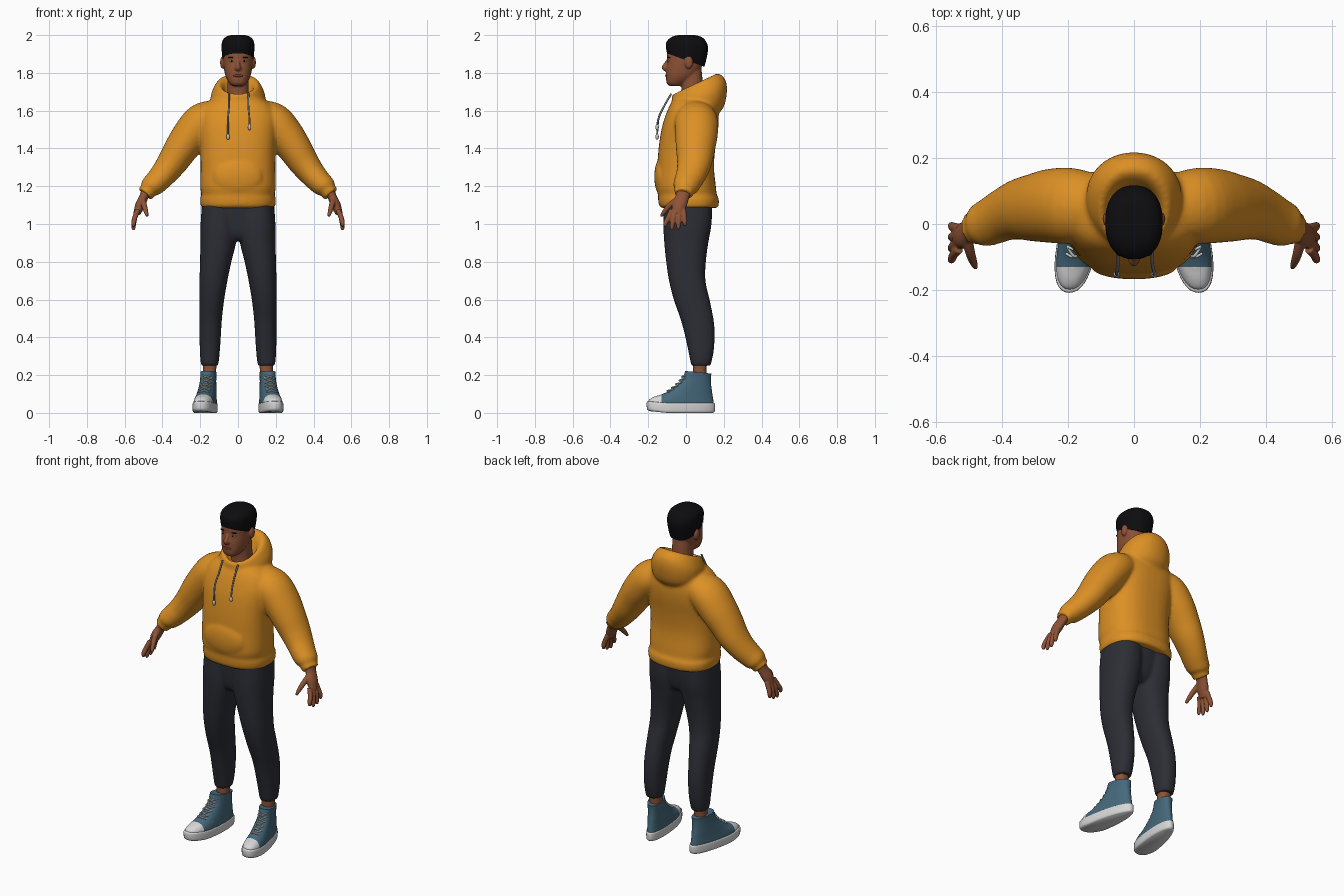
import bpy, bmesh, math
from mathutils import Vector

old = bpy.data.objects.get("Cube")
if old:
    bpy.data.objects.remove(old, do_unlink=True)


def material(name, r, g, b):
    m = bpy.data.materials.new(name)
    m.use_nodes = True
    m.diffuse_color = (r, g, b, 1)
    bsdf = next(n for n in m.node_tree.nodes if n.type == "BSDF_PRINCIPLED")
    bsdf.inputs["Base Color"].default_value = (r, g, b, 1)
    bsdf.inputs["Roughness"].default_value = .8
    return m


orange = material("mustard fleece", .72, .28, .018)
charcoal = material("charcoal cloth", .026, .027, .036)
skin = material("brown skin", .27, .085, .036)
lip = material("dark lip", .15, .04, .025)
black = material("black hair", .004, .004, .005)
blue = material("blue canvas", .06, .14, .2)
white = material("white rubber", .68, .68, .68)
lace_grey = material("pale lace", .55, .57, .57)
cord_grey = material("grey cord", .22, .24, .27)


def resample(rows, k=4):
    """Catmull-Rom interpolation of a list of equal-length rows."""
    out = []
    for i in range(len(rows) - 1):
        a, b, c, d = (rows[min(max(i + j, 0), len(rows) - 1)] for j in (-1, 0, 1, 2))
        for s in range(k):
            t = s / k
            out.append([q + t / 2 * (r - p + t * (2 * p - 5 * q + 4 * r - e
                        + t * (3 * (q - r) + e - p))) for p, q, r, e in zip(a, b, c, d)])
    return out + [list(rows[-1])]


def stack(rows, power=2.3, n=40):
    """Horizontal rings; a row is z, centre x, half width, front y, back y, tilt."""
    rings = []
    for z, cx, w, front, back, tilt in resample([(*r, 0)[:6] for r in rows]):
        ring = []
        for i in range(n):
            c, s = (math.copysign(abs(f) ** (2 / power), f) for f in
                    (math.cos(math.tau * i / n), math.sin(math.tau * i / n)))
            dy = s * (back - front) / 2
            ring.append(Vector((cx + w * c, (front + back) / 2 + dy, z + tilt * dy)))
        rings.append(ring)
    return rings


def tube(rows, wide=1, n=20):
    """Rings along a path; a row is x, y, z, radius."""
    pts = resample(rows)
    rings = []
    for i, (x, y, z, r) in enumerate(pts):
        d = Vector(pts[min(i + 1, len(pts) - 1)][:3]) - Vector(pts[max(i - 1, 0)][:3])
        d.normalize()
        u = Vector((0, 1, 0))
        u = (u - d * u.dot(d)).normalized()
        v = d.cross(u)
        rings.append([Vector((x, y, z)) + u * r * wide * math.cos(math.tau * j / n)
                      + v * r * math.sin(math.tau * j / n) for j in range(n)])
    return rings


def ball(x, y, z, rx, ry, rz):
    angles = [math.pi * (i + .1) / 8.2 for i in range(9)]
    return stack([(z - rz * math.cos(a), x, rx * math.sin(a), y - ry * math.sin(a),
                   y + ry * math.sin(a)) for a in angles], 2, 20)


def both(*parts):
    """The parts together with their mirror images."""
    flipped = [[[Vector((-v.x, v.y, v.z)) for v in ring] for ring in p] for p in parts]
    return list(parts) + flipped


def build(name, mat, parts, voxel=0, soften=4):
    """Skin every stack of rings; with a voxel size, fuse them into one soft body."""
    bm = bmesh.new()
    for rings in parts:
        loops = [[bm.verts.new(v) for v in ring] for ring in rings]
        n = len(loops[0])
        for a, b in zip(loops, loops[1:]):
            for i in range(n):
                bm.faces.new((a[i], a[(i + 1) % n], b[(i + 1) % n], b[i]))
        bm.faces.new(loops[0][::-1])
        bm.faces.new(loops[-1])
    bmesh.ops.recalc_face_normals(bm, faces=bm.faces)
    me = bpy.data.meshes.new(name)
    bm.to_mesh(me)
    bm.free()
    me.shade_smooth()
    me.set_sharp_from_angle(angle=math.radians(50))
    me.materials.append(mat)
    ob = bpy.data.objects.new(name, me)
    bpy.context.scene.collection.objects.link(ob)
    if voxel:
        fuse = ob.modifiers.new("Fuse", "REMESH")
        fuse.mode, fuse.voxel_size, fuse.use_smooth_shade = "VOXEL", voxel, True
        soft = ob.modifiers.new("Soften", "SMOOTH")
        soft.factor, soft.iterations = .5, soften
    return ob


# Hooded top: body, pocket, hollow hood and sleeves fused together
body = stack([(1.085, 0, .19, -.13, .165), (1.1, 0, .198, -.143, .173),
              (1.135, 0, .2, -.148, .173), (1.155, 0, .194, -.148, .163),
              (1.2, 0, .2, -.157, .158), (1.3, 0, .198, -.152, .148),
              (1.4, 0, .2, -.145, .155), (1.5, 0, .21, -.13, .17),
              (1.57, 0, .21, -.11, .173), (1.63, 0, .18, -.085, .165),
              (1.67, 0, .12, -.06, .15)], 2.5)
pocket = ball(0, -.13, 1.25, .13, .038, .1)
hood = stack([(1.57, 0, .09, .02, .16), (1.62, 0, .135, -.03, .2),
              (1.67, 0, .145, -.06, .217, .25), (1.71, 0, .132, -.075, .207, .4),
              (1.742, 0, .107, -.07, .168, .46), (1.73, 0, .085, -.053, .132, .45),
              (1.69, 0, .07, -.035, .105, .3), (1.66, 0, .05, -.01, .08)], 2.1)
sleeve = tube([(.12, .05, 1.57, .088), (.19, .055, 1.54, .1), (.25, .055, 1.47, .098),
               (.3, .05, 1.4, .09), (.345, .045, 1.33, .081), (.39, .03, 1.27, .071),
               (.43, .01, 1.225, .064), (.462, -.003, 1.195, .058),
               (.476, -.009, 1.177, .046), (.493, -.014, 1.157, .044)], 1.15, 32)
build("hooded_top", orange, [body, pocket, hood] + both(sleeve), .009, 5)

# Drawstrings with tips
for side, x, end in (("right", -.048, 1.47), ("left", .055, 1.52)):
    build(side + "_drawstring", cord_grey,
          [tube([(x, -.078, 1.69, .005), (x, -.118, 1.62, .005),
                 (x * 1.1, -.145, 1.56, .005), (x * 1.1, -.153, end, .005)], 1, 10)])
    build(side + "_drawstring_tip", lace_grey,
          [ball(x * 1.1, -.153, end - .008, .009, .009, .016)])

# Trousers
leg = stack([(1.12, .1, .09, -.115, .14), (1, .1, .098, -.12, .135),
             (.9, .105, .094, -.115, .118), (.8, .118, .083, -.105, .105),
             (.7, .13, .074, -.09, .103), (.6, .139, .066, -.065, .125),
             (.5, .145, .06, -.03, .145), (.42, .147, .057, -.008, .152),
             (.33, .149, .053, .012, .147), (.27, .15, .048, .024, .135),
             (.25, .15, .043, .028, .13)])
pelvis = stack([(.91, 0, .08, -.07, .07), (.96, 0, .13, -.1, .11),
                (1.12, 0, .18, -.115, .135)])
build("trousers", charcoal, [pelvis] + both(leg), .009)
build("ankles", skin, both(stack([(.15, .15, .034, .035, .11), (.21, .15, .034, .038, .108),
                                  (.28, .15, .037, .038, .112)])))

# Head, ears, nose and neck
skull = stack([(1.73, 0, .03, -.085, -.02), (1.745, 0, .046, -.102, 0),
               (1.78, 0, .065, -.106, .05), (1.82, 0, .074, -.105, .078),
               (1.86, 0, .078, -.1, .092), (1.9, 0, .079, -.1, .1),
               (1.95, 0, .07, -.09, .1), (1.98, 0, .045, -.06, .06)])
neck = stack([(1.62, 0, .062, -.02, .1), (1.7, 0, .057, -.022, .092),
              (1.78, 0, .056, -.03, .086), (1.84, 0, .056, -.03, .08)])
nose = tube([(0, -.085, 1.88, .009), (0, -.105, 1.85, .01), (0, -.115, 1.83, .014),
             (0, -.105, 1.818, .013)])
nostrils = ball(0, -.104, 1.826, .021, .013, .01)
ear = ball(.082, .015, 1.855, .013, .022, .033)
build("head", skin, [skull, neck, nose, nostrils] + both(ear), .005, 3)

# Hair and face details
build("hair", black, [stack([(1.868, 0, .08, -.1, .097, -.36), (1.9, 0, .085, -.105, .108, -.25),
                             (1.945, 0, .087, -.106, .117, -.1), (1.975, 0, .08, -.095, .1),
                             (1.993, 0, .06, -.07, .075), (2, 0, .035, -.04, .045)])])
build("eyebrows", black, both(ball(.034, -.09, 1.881, .02, .008, .0035)))
build("eyes", white, both(ball(.033, -.085, 1.862, .013, .012, .005)))
build("irises", black, both(ball(.033, -.093, 1.862, .005, .006, .005)))
build("lips", lip, [ball(0, -.1, 1.785, .026, .01, .008)])

# Hands: palm, four fingers and a thumb fused together
hand = [tube([(.485, -.012, 1.175, .027), (.5, -.02, 1.14, .024),
              (.518, -.035, 1.1, .026), (.535, -.044, 1.055, .019)], 1.5),
        tube([(.505, -.045, 1.13, .016), (.497, -.085, 1.1, .015),
              (.487, -.115, 1.065, .012), (.48, -.132, 1.04, .007)])]
for i, tip in enumerate((.985, .968, .972, .99)):
    y, end = -.076 + .021 * i, -.108 + .034 * i
    hand.append(tube([(.53, y, 1.075, .014), (.546, (y + end) / 2, 1.035, .0135),
                      (.553, end, tip + .02, .012), (.553, end, tip, .007)]))
build("hands", skin, both(*hand), .004, 2)


def foot(rings):
    """Turn a plain stack into a foot: wide ball, narrow heel, toes out and raised."""
    return [[Vector((.165 - .15 * v.y + v.x * (1 - 1.1 * v.y), v.y,
                     v.z + .1 * max(0, -v.y - .1))) for v in ring] for ring in rings]


# Shoes
sole = foot(stack([(0, 0, .05, -.192, .142), (.01, 0, .056, -.206, .153),
                   (.045, 0, .056, -.208, .154), (.052, 0, .052, -.2, .148)]))
build("soles", white, both(sole))
upper = foot(stack([(.04, 0, .053, -.2, .148), (.06, 0, .052, -.195, .146),
                    (.078, 0, .05, -.17, .143), (.095, 0, .048, -.13, .14),
                    (.12, 0, .046, -.085, .137), (.15, 0, .044, -.045, .133),
                    (.18, 0, .043, -.018, .132), (.215, 0, .044, -.004, .134, -.1)]))
shoes = build("shoe_uppers", blue, both(upper))
shoes.data.materials.append(white)
bm = bmesh.new()
bm.from_mesh(shoes.data)
bmesh.ops.bisect_plane(bm, geom=bm.verts[:] + bm.edges[:] + bm.faces[:],
                       plane_co=(0, -.13, 0), plane_no=(0, 1, 0))
for f in bm.faces:
    f.material_index = int(f.calc_center_median().y < -.13)
bm.to_mesh(shoes.data)
bm.free()

# Crossed laces climbing the front of each shoe
steps = [(-.105, .111), (-.083, .124), (-.06, .143), (-.038, .161), (-.022, .183), (-.012, .2)]
laces = []
for start in (-1, 1):
    for i in range(len(steps) - 1):
        (ya, za), (yb, zb) = steps[i:i + 2]
        x = start * .026
        path = [(x, ya + .016, za, .004), (0, (ya + yb) / 2 - .005, (za + zb) / 2, .004),
                (-x, yb + .016, zb, .004)]
        laces += foot([r for r in tube(path, 1, 8)])
        laces, piece = laces[:-9], laces[-9:]
        laces.append(piece)
build("laces", lace_grey, both(*laces))
